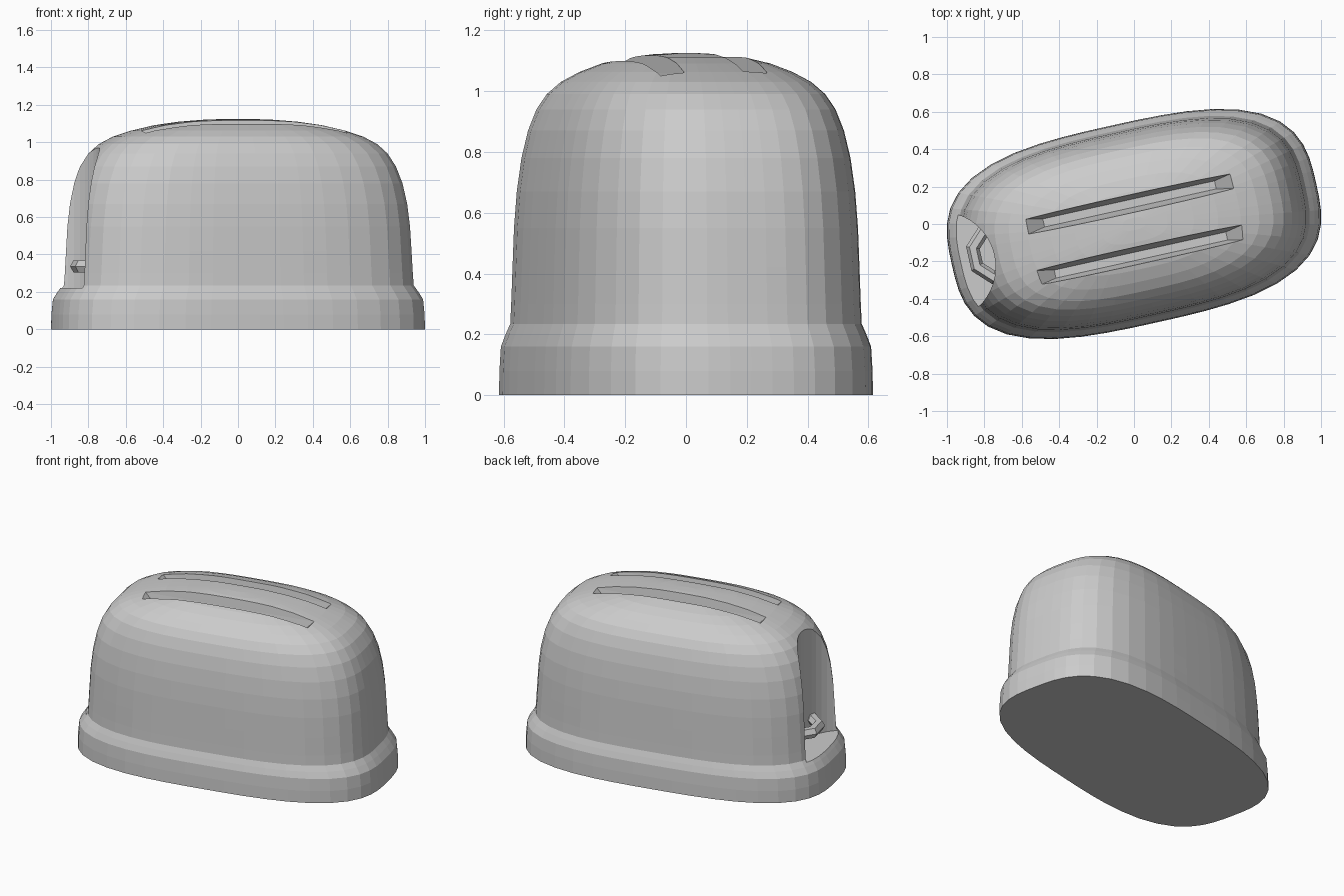
import bpy, bmesh
from math import sin, cos, pi, radians
from mathutils import Matrix

if "Cube" in bpy.data.objects:
    bpy.data.objects.remove(bpy.data.objects["Cube"])

TURN = radians(12.5)          # whole model is turned about z
SPIN = Matrix.Rotation(TURN, 4, 'Z')


def loft(name, rings):
    """Closed solid through a stack of equal-length rings."""
    bm = bmesh.new()
    rows = [[bm.verts.new(p) for p in ring] for ring in rings]
    n = len(rows[0])
    for lo, hi in zip(rows, rows[1:]):
        for i in range(n):
            j = (i + 1) % n
            bm.faces.new((lo[i], lo[j], hi[j], hi[i]))
    bm.faces.new(rows[0][::-1])
    bm.faces.new(rows[-1])
    bmesh.ops.recalc_face_normals(bm, faces=bm.faces)
    me = bpy.data.meshes.new(name)
    bm.to_mesh(me)
    bm.free()
    ob = bpy.data.objects.new(name, me)
    bpy.context.collection.objects.link(ob)
    ob.rotation_euler.z = TURN
    return ob


def oval(scale, z, a=0.998, b=0.54, seg=48):
    """Superellipse ring (exponent 3)."""
    pts = []
    for i in range(seg):
        c, s = cos(2 * pi * i / seg), sin(2 * pi * i / seg)
        k = scale * (abs(c) ** 3 + abs(s) ** 3) ** (-1 / 3)
        pts.append((a * c * k, b * s * k, z))
    return pts


def rect(hx, hy, cy, z):
    return [(-hx, cy - hy, z), (hx, cy - hy, z), (hx, cy + hy, z), (-hx, cy + hy, z)]


def circle(x, r, z, seg=48):
    return [(x + r * cos(2 * pi * i / seg), r * sin(2 * pi * i / seg), z) for i in range(seg)]


def cut(target, cutter):
    bpy.context.view_layer.update()
    m = target.modifiers.new("cut", 'BOOLEAN')
    m.operation, m.solver, m.object = 'DIFFERENCE', 'EXACT', cutter
    bpy.context.view_layer.objects.active = target
    bpy.ops.object.modifier_apply(modifier=m.name)
    bpy.data.objects.remove(cutter)


# housing with flared base band and domed top
profile = [(1.0, 0), (0.998, 0.08), (0.99, 0.16), (0.965, 0.2), (0.94, 0.235),
           (0.935, 0.3), (0.928, 0.42), (0.92, 0.55), (0.905, 0.67), (0.88, 0.78),
           (0.845, 0.87), (0.80, 0.94), (0.745, 0.99), (0.67, 1.03), (0.57, 1.063),
           (0.45, 1.091), (0.32, 1.11), (0.18, 1.121), (0.06, 1.125)]
body = loft("toaster_body", [oval(s, z) for s, z in profile])

# two tapered bread slots
for y in (0.11, -0.17):
    cut(body, loft("slot_cutter", [rect(0.47, 0.022, y, 0.97), rect(0.56, 0.04, y, 1.06),
                                   rect(0.61, 0.06, y, 1.2)]))

# curved lever recess at the left end
cut(body, loft("recess_cutter", [circle(-1.06, 0.295, 0.22), circle(-1.06, 0.295, 1.3)]))

# faceted lever ring, half sunk in the recess wall
bpy.ops.mesh.primitive_torus_add(major_segments=8, minor_segments=6, major_radius=0.137,
                                 minor_radius=0.037,
                                 location=(SPIN @ Matrix.Translation((-0.742, 0.01, 0.337))).translation,
                                 rotation=(0, 0, TURN + pi / 8))
bpy.context.object.name = "lever"
